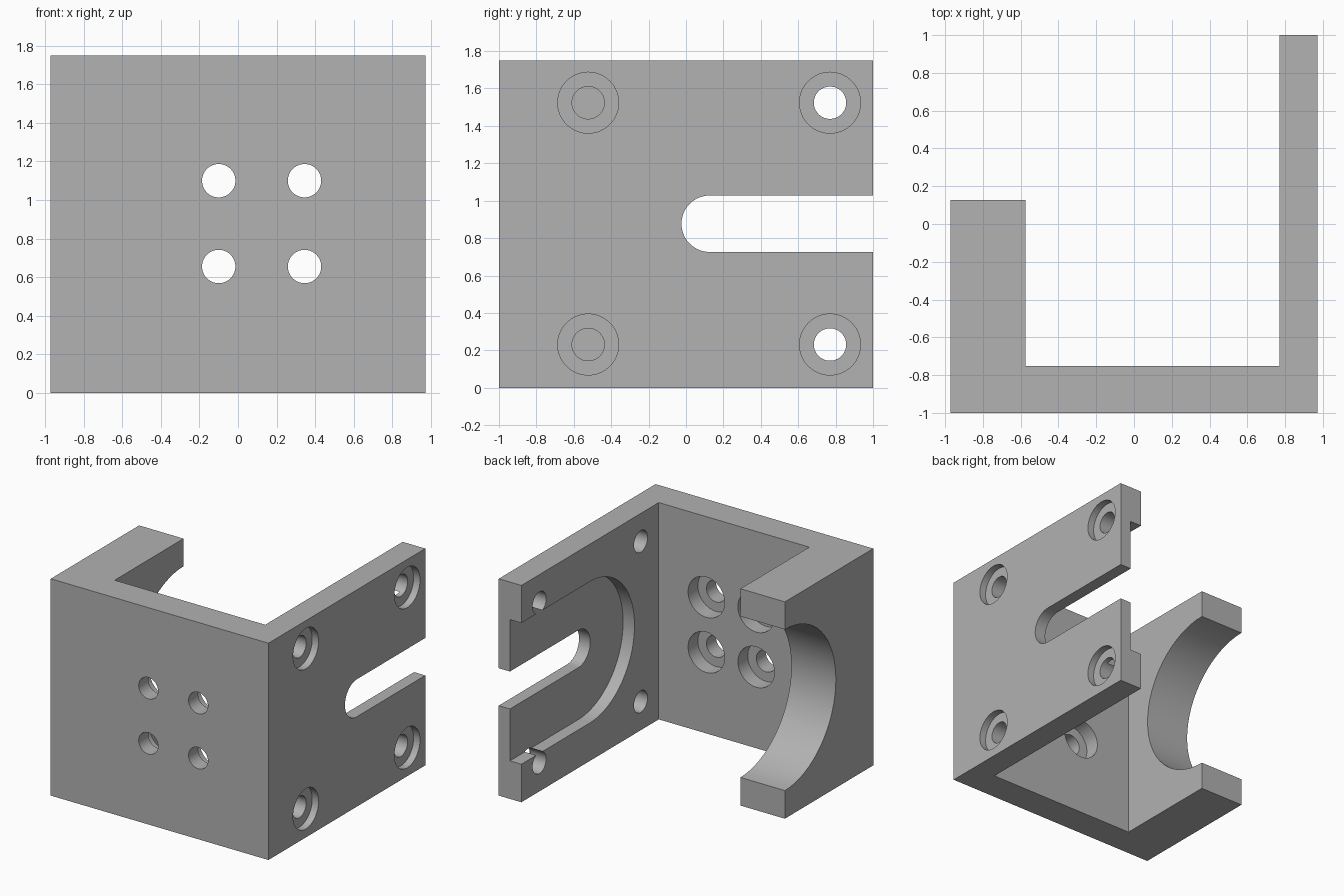
import bpy, bmesh, math
from mathutils import Vector

if "Cube" in bpy.data.objects:
    bpy.data.objects.remove(bpy.data.objects["Cube"])

grey = bpy.data.materials.new("machined grey")
grey.diffuse_color = (0.445, 0.445, 0.445, 1)
grey.use_nodes = True
grey.node_tree.nodes["Principled BSDF"].inputs["Base Color"].default_value = grey.diffuse_color


def prism(name, points, offset):
    """Extrude a flat outline along an offset vector."""
    bm = bmesh.new()
    face = bm.faces.new([bm.verts.new(p) for p in points])
    ext = bmesh.ops.extrude_face_region(bm, geom=[face])
    moved = [v for v in ext["geom"] if isinstance(v, bmesh.types.BMVert)]
    bmesh.ops.translate(bm, verts=moved, vec=Vector(offset))
    bmesh.ops.recalc_face_normals(bm, faces=bm.faces)
    mesh = bpy.data.meshes.new(name)
    bm.to_mesh(mesh)
    bm.free()
    mesh.materials.append(grey)
    ob = bpy.data.objects.new(name, mesh)
    bpy.context.collection.objects.link(ob)
    return ob


def arc(cu, cv, r, a0, a1, n):
    return [(cu + r * math.cos(math.radians(a0 + (a1 - a0) * i / n)),
             cv + r * math.sin(math.radians(a0 + (a1 - a0) * i / n))) for i in range(n + 1)]


def circle(cu, cv, r):
    return arc(cu, cv, r, 0, 360, 64)[:-1]


def cut(body, outline, axis, start, end):
    """Subtract an outline swept along x (outline in y, z) or y (outline in x, z)."""
    if axis == "x":
        cutter = prism("cutter", [(start, u, v) for u, v in outline], (end - start, 0, 0))
    else:
        cutter = prism("cutter", [(u, start, v) for u, v in outline], (0, end - start, 0))
    cutter.hide_render = True
    mod = body.modifiers.new("cut", "BOOLEAN")
    mod.operation, mod.solver, mod.object = "DIFFERENCE", "EXACT", cutter
    bpy.context.view_layer.objects.active = body
    bpy.ops.object.modifier_apply(modifier=mod.name)
    bpy.data.objects.remove(cutter)


# U-shaped body: thick short left arm, front plate, thin long right arm
H, MID, CY = 1.75, 0.877, 0.127
plan = [(-0.972, -1), (0.972, -1), (0.972, 1), (0.77, 1), (0.77, -0.752),
        (-0.575, -0.752), (-0.575, CY), (-0.972, CY)]
bracket = prism("mounting_bracket", [(x, y, 0) for x, y in plan], (0, 0, H))

# half-round bore through the left arm
cut(bracket, circle(CY, MID, 0.65), "x", -1.2, -0.4)

# wide open recess on the inside of the right arm, then the narrow slot through it
for radius, end in ((0.57, 0.872), (0.151, 1.2)):
    slot = arc(CY, MID, radius, 90, 270, 48) + [(1.2, MID - radius), (1.2, MID + radius)]
    cut(bracket, slot, "x", 0.6, end)

# right arm screw holes, counterbored on the outside
for y in (-0.523, 0.77):
    for z in (0.231, 1.524):
        cut(bracket, circle(y, z, 0.0865), "x", 0.6, 1.2)
        cut(bracket, circle(y, z, 0.163), "x", 0.915, 1.2)

# front plate screw holes, counterbored on the inside
for x in (-0.1, 0.345):
    for z in (0.655, 1.1):
        cut(bracket, circle(x, z, 0.0865), "y", -1.2, -0.5)
        cut(bracket, circle(x, z, 0.163), "y", -0.877, -0.5)

# smooth bores, sharp machined edges
bpy.ops.object.select_all(action="DESELECT")
bracket.select_set(True)
bpy.context.view_layer.objects.active = bracket
bpy.ops.object.shade_smooth_by_angle(angle=math.radians(30))
